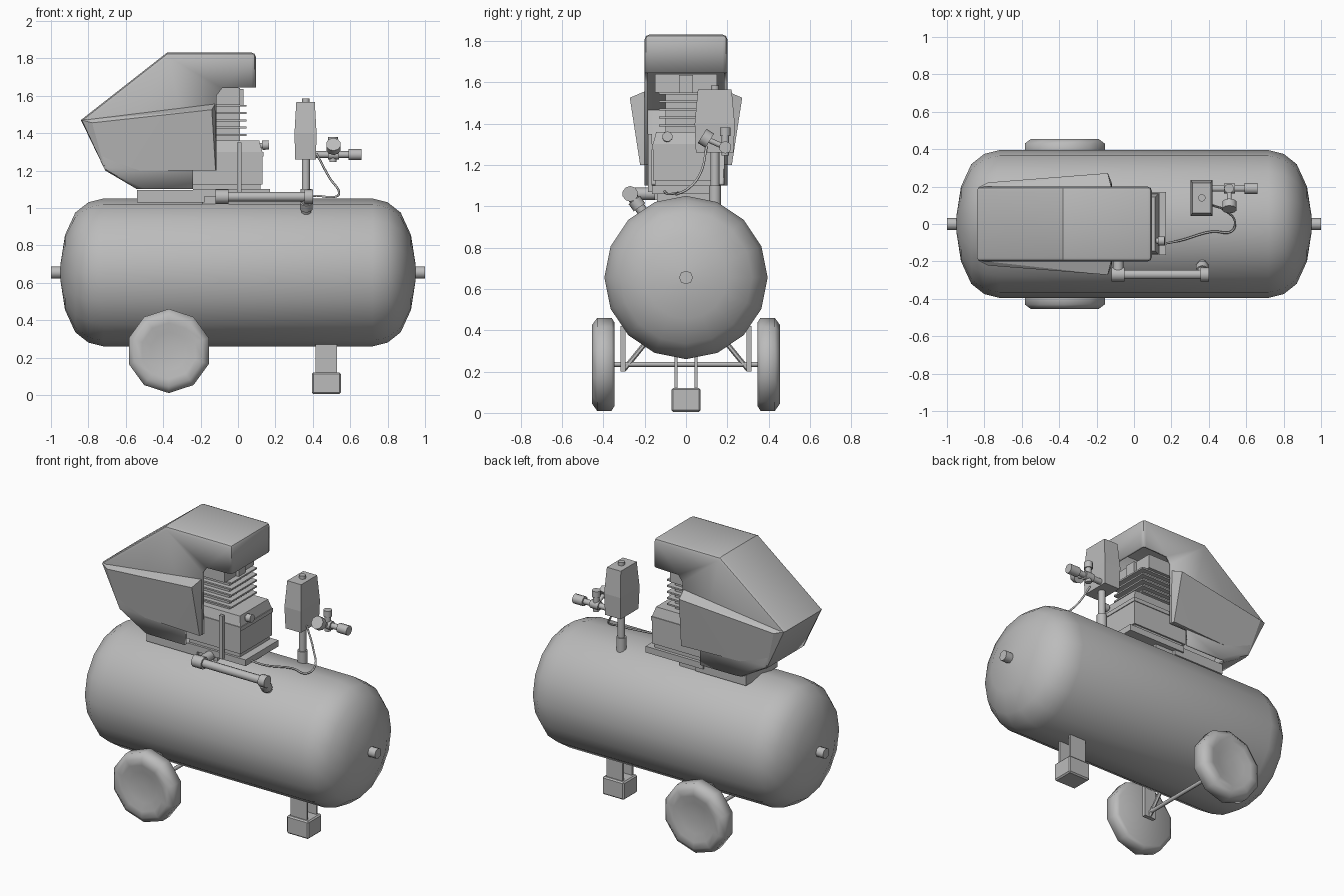
import bpy, bmesh, math
from mathutils import Vector

cube = bpy.data.objects.get("Cube")
if cube:
    bpy.data.objects.remove(cube, do_unlink=True)

grey = bpy.data.materials.new("plain grey")
grey.use_nodes = True
grey.diffuse_color = (0.5, 0.5, 0.5, 1)
grey.node_tree.nodes["Principled BSDF"].inputs["Base Color"].default_value = (0.5, 0.5, 0.5, 1)


def finish(name, bm, angle=35):
    """Turn a bmesh into a shaded object."""
    bmesh.ops.recalc_face_normals(bm, faces=bm.faces)
    mesh = bpy.data.meshes.new(name)
    bm.to_mesh(mesh)
    bm.free()
    mesh.materials.append(grey)
    obj = bpy.data.objects.new(name, mesh)
    bpy.context.collection.objects.link(obj)
    bpy.ops.object.select_all(action='DESELECT')
    obj.select_set(True)
    bpy.context.view_layer.objects.active = obj
    bpy.ops.object.shade_smooth_by_angle(angle=math.radians(angle))
    return obj


def box(name, x, y, z, top=1.0, bottom=1.0, bevel=0):
    """Box from ranges, with optional taper of its top or bottom."""
    bm = bmesh.new()
    bmesh.ops.create_cube(bm, size=1)
    for v in bm.verts:
        s = top if v.co.z > 0 else bottom
        v.co = Vector((sum(x) / 2 + v.co.x * s * (x[1] - x[0]),
                       sum(y) / 2 + v.co.y * s * (y[1] - y[0]),
                       sum(z) / 2 + v.co.z * (z[1] - z[0])))
    if bevel:
        bmesh.ops.bevel(bm, geom=bm.edges[:], offset=bevel, segments=1, affect='EDGES')
    return finish(name, bm)


def lathe(name, start, axis, profile, sides, angle=35):
    """Revolve (distance, radius) pairs about an axis."""
    axis = Vector(axis).normalized()
    up = Vector((0, 0, 1)) if abs(axis.z) < 0.9 else Vector((1, 0, 0))
    u = (up - axis * up.dot(axis)).normalized()
    w = axis.cross(u)
    bm = bmesh.new()
    rings = []
    for d, r in profile:
        c = Vector(start) + axis * d
        rings.append([bm.verts.new(c + r * (u * math.cos(a) + w * math.sin(a)))
                      for a in (2 * math.pi * i / sides for i in range(sides))])
    for a, b in zip(rings, rings[1:]):
        for i in range(sides):
            j = (i + 1) % sides
            bm.faces.new((a[i], a[j], b[j], b[i]))
    bm.faces.new(rings[0])
    bm.faces.new(rings[-1])
    return finish(name, bm, angle)


def rod(name, a, b, r, sides=10):
    d = Vector(b) - Vector(a)
    return lathe(name, a, d, [(0, r), (d.length, r)], sides, 50)


def hull(name, points):
    bm = bmesh.new()
    for p in points:
        bm.verts.new(p)
    bmesh.ops.convex_hull(bm, input=bm.verts[:])
    return finish(name, bm, 20)


# Pressure tank with domed ends
dome = [(0.95, 0.04), (0.925, 0.2), (0.87, 0.32), (0.8, 0.375), (0.72, 0.395)]
lathe("tank", (0, 0, 0.655), (1, 0, 0),
      [(-d, r) for d, r in dome] + [(d, r) for d, r in reversed(dome)], 16)
for s, side in ((-1, "right"), (1, "left")):
    rod(side + "_tank_plug", (s * 0.93, 0, 0.655), (s, 0, 0.655), 0.033, 8)

# Wheels, axle and brackets
for s, side in ((-1, "front"), (1, "back")):
    lathe(side + "_wheel", (-0.37, 0, 0.235), (0, s, 0),
          [(0.345, 0.2), (0.36, 0.225), (0.43, 0.225), (0.455, 0.19),
           (0.452, 0.15), (0.44, 0.1), (0.437, 0.02)], 10, 60)
    y = sorted((s * 0.292, s * 0.317))
    box(side + "_wheel_bracket", (-0.41, -0.33), y, (0.2, 0.42))
    rod(side + "_wheel_brace", (-0.37, s * 0.3, 0.21), (-0.37, s * 0.17, 0.37), 0.012, 6)
rod("axle", (-0.37, -0.36, 0.235), (-0.37, 0.36, 0.235), 0.012, 8)

# Front foot
for s, side in ((-1, "front"), (1, "back")):
    box(side + "_foot_plate", (0.415, 0.53), sorted((s * 0.042, s * 0.055)), (0.1, 0.3))
box("foot_pad", (0.395, 0.55), (-0.07, 0.07), (0.005, 0.12), bevel=0.008)

# Cowl shell: side outline, open towards the engine and below
outline = [(0.095, 1.645), (0.095, 1.83), (-0.38, 1.83), (-0.84, 1.47),
           (-0.71, 1.2), (-0.54, 1.1), (-0.24, 1.1), (-0.24, 1.2),
           (-0.115, 1.2), (-0.115, 1.6), (-0.085, 1.64)]
bm = bmesh.new()
sides = [[bm.verts.new((x, y, z)) for x, z in outline] for y in (-0.2, 0.2)]
for ring in sides:
    bm.faces.new(ring)
for i in range(5):
    bm.faces.new((sides[0][i], sides[0][i + 1], sides[1][i + 1], sides[1][i]))
bmesh.ops.recalc_face_normals(bm, faces=bm.faces)
corner = [e for e in bm.edges if len(e.link_faces) == 2
          and (abs(e.verts[0].co.y - e.verts[1].co.y) < 0.01
               or min(v.co.x for v in e.verts) > 0)]
bmesh.ops.bevel(bm, geom=corner, offset=0.022, segments=2, profile=0.5, affect='EDGES')
bmesh.ops.triangulate(bm, faces=[f for f in bm.faces if len(f.verts) > 6])
cowl = finish("cowl", bm)
shell = cowl.modifiers.new("shell", 'SOLIDIFY')
shell.thickness = 0.015
shell.offset = -1

# Flared air scoops on the cowl sides
for s, side in ((-1, "front"), (1, "back")):
    hull(side + "_cowl_scoop", [
        (-0.835, s * 0.195, 1.47), (-0.12, s * 0.19, 1.56), (-0.115, s * 0.19, 1.2),
        (-0.71, s * 0.19, 1.2), (-0.78, s * 0.222, 1.455),
        (-0.14, s * 0.272, 1.525), (-0.12, s * 0.222, 1.2)])

# Engine mounts and crankcase
box("cowl_mount", (-0.54, -0.18), (-0.16, 0.16), (1.03, 1.095))
box("engine_foot", (-0.19, -0.05), (-0.14, 0.14), (1.02, 1.06))
box("engine_base", (-0.24, 0.17), (-0.165, 0.17), (1.06, 1.1))
box("engine_sill", (-0.24, 0.12), (-0.15, 0.15), (1.09, 1.13))
box("crankcase", (-0.26, 0.13), (-0.16, 0.16), (1.125, 1.28))
box("crankcase_lid", (-0.22, 0.135), (-0.165, 0.165), (1.275, 1.3))
box("cylinder_base", (-0.2, 0.13), (-0.16, 0.16), (1.3, 1.36), top=0.9)
box("engine_strap", (-0.005, 0.02), (-0.185, -0.165), (1.07, 1.35))

# Finned cylinder and head
box("cylinder", (-0.2, 0.01), (-0.1, 0.1), (1.35, 1.56))
for i in range(5):
    z = 1.385 + i * 0.039
    box("cooling_fin_%d" % (i + 1), (-0.22, 0.045), (-0.13, 0.13), (z, z + 0.01))
box("cylinder_head", (-0.22, 0.01), (-0.15, 0.15), (1.55, 1.64))
box("head_boss", (-0.1, 0.03), (-0.035, 0.035), (1.55, 1.635))
rod("filler_neck", (0.08, -0.09, 1.33), (0.15, -0.09, 1.335), 0.015)
rod("filler_cap", (0.13, -0.09, 1.335), (0.165, -0.09, 1.337), 0.025)

# Delivery pipe along the front
rod("delivery_pipe", (-0.1, -0.27, 1.06), (0.38, -0.27, 1.06), 0.026)
rod("delivery_inlet_nut", (-0.12, -0.27, 1.06), (-0.05, -0.27, 1.06), 0.038)
rod("delivery_outlet_nut", (0.355, -0.27, 1.06), (0.4, -0.27, 1.06), 0.038)
rod("delivery_inlet", (-0.085, -0.27, 1.06), (-0.085, -0.15, 1.06), 0.03)
rod("delivery_outlet", (0.365, -0.27, 1.06), (0.365, -0.2, 0.96), 0.026)
rod("delivery_check_nut", (0.365, -0.25, 1.03), (0.365, -0.225, 0.995), 0.034)

# Pressure switch on its riser
rod("switch_riser", (0.363, 0.14, 1.0), (0.363, 0.14, 1.28), 0.022)
rod("riser_nut", (0.363, 0.14, 1.0), (0.363, 0.14, 1.1), 0.03)
box("switch_body", (0.302, 0.42), (0.042, 0.236), (1.4, 1.565), top=0.84)
box("switch_lower", (0.302, 0.42), (0.042, 0.236), (1.26, 1.4), bottom=0.94)
rod("switch_knob", (0.363, 0.14, 1.55), (0.363, 0.14, 1.585), 0.02)

# Outlet, regulator and gauge
rod("outlet_pipe", (0.4, 0.19, 1.285), (0.6, 0.19, 1.285), 0.018)
rod("outlet_coupling", (0.59, 0.19, 1.285), (0.66, 0.19, 1.285), 0.03)
rod("outlet_nut", (0.48, 0.19, 1.285), (0.54, 0.19, 1.285), 0.027)
rod("regulator_stem", (0.508, 0.19, 1.245), (0.508, 0.19, 1.36), 0.019)
rod("regulator_knob", (0.508, 0.19, 1.34), (0.508, 0.19, 1.38), 0.026)
rod("gauge_stem", (0.51, 0.19, 1.285), (0.51, 0.1, 1.325), 0.013)
rod("gauge", (0.51, 0.115, 1.317), (0.51, 0.078, 1.34), 0.04)

# Cable from engine to switch
curve = bpy.data.curves.new("cable", 'CURVE')
curve.dimensions = '3D'
curve.bevel_depth = 0.006
curve.bevel_resolution = 1
curve.resolution_u = 5
path = [(0.13, -0.11, 1.08), (0.24, -0.09, 1.06), (0.42, -0.04, 1.065),
        (0.52, -0.04, 1.06), (0.54, 0.01, 1.085), (0.49, 0.07, 1.16), (0.42, 0.1, 1.29)]
spline = curve.splines.new('BEZIER')
spline.bezier_points.add(len(path) - 1)
for point, co in zip(spline.bezier_points, path):
    point.co = co
    point.handle_left_type = point.handle_right_type = 'AUTO'
curve.materials.append(grey)
bpy.context.collection.objects.link(bpy.data.objects.new("cable", curve))
